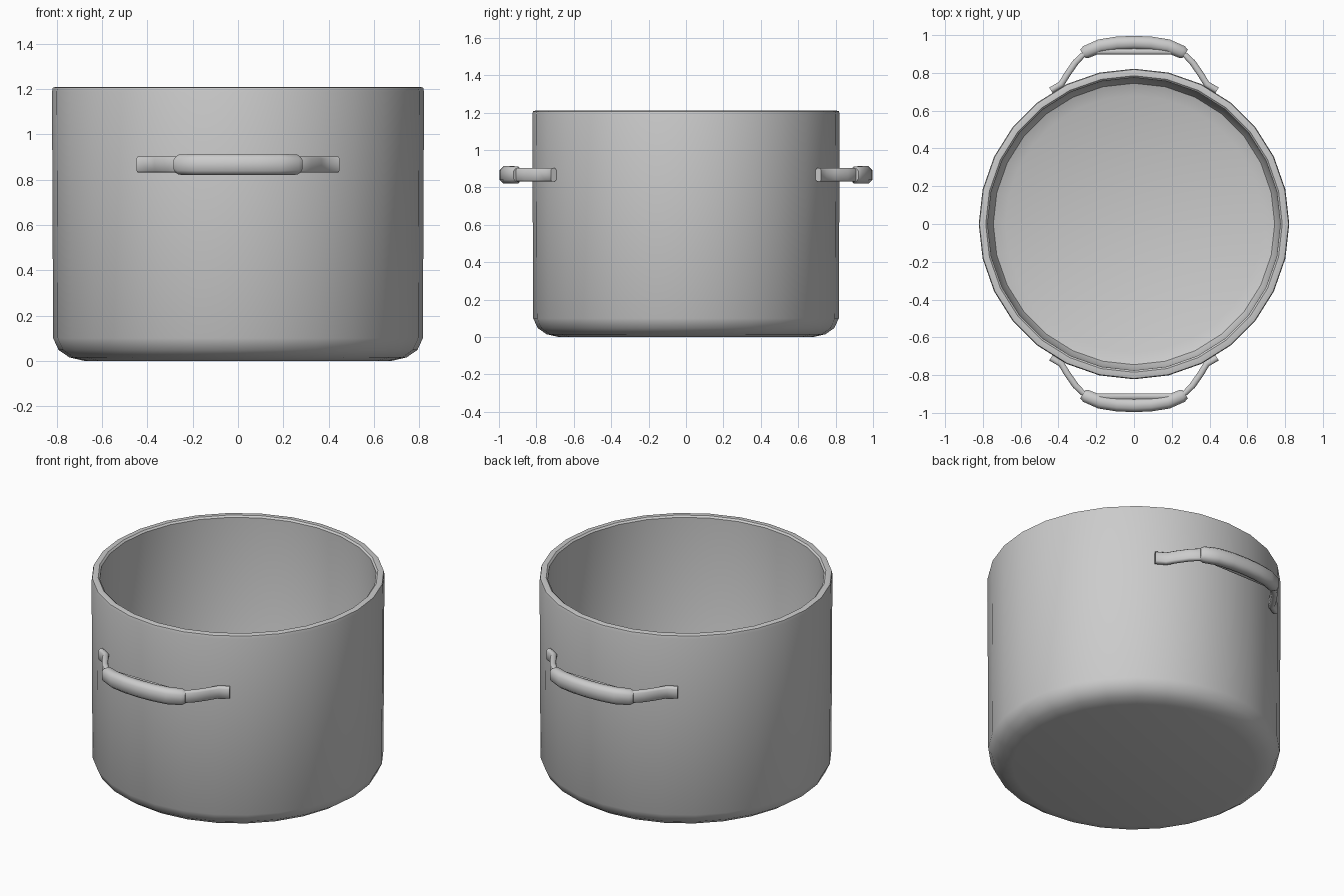
import bpy, bmesh, math
from mathutils import Vector

if "Cube" in bpy.data.objects:
    bpy.data.objects.remove(bpy.data.objects["Cube"])


def make_object(name, bm, angle):
    bmesh.ops.recalc_face_normals(bm, faces=bm.faces)
    me = bpy.data.meshes.new(name)
    bm.to_mesh(me)
    bm.free()
    ob = bpy.data.objects.new(name, me)
    bpy.context.collection.objects.link(ob)
    bpy.ops.object.select_all(action='DESELECT')
    bpy.context.view_layer.objects.active = ob
    ob.select_set(True)
    bpy.ops.object.shade_smooth_by_angle(angle=math.radians(angle))
    return ob


def bridge(bm, a, b):
    n = len(a)
    for i in range(n):
        bm.faces.new((a[i], a[(i + 1) % n], b[(i + 1) % n], b[i]))


def lathe(name, profile, segs):
    bm = bmesh.new()
    rings = [[bm.verts.new((r * math.cos(2 * math.pi * i / segs),
                            r * math.sin(2 * math.pi * i / segs), z))
              for i in range(segs)] for r, z in profile]
    for a, b in zip(rings, rings[1:]):
        bridge(bm, a, b)
    bm.faces.new(rings[0])
    bm.faces.new(rings[-1])
    return make_object(name, bm, 40)


def sweep(name, path, section, z):
    """Sweep a section along a horizontal path of (x, y, scale) points."""
    bm = bmesh.new()
    rings = []
    for i, (x, y, s) in enumerate(path):
        p, q = path[max(i - 1, 0)], path[min(i + 1, len(path) - 1)]
        t = Vector((q[0] - p[0], q[1] - p[1])).normalized()
        rings.append([bm.verts.new((x - t.y * u * s, y + t.x * u * s, z + v * s))
                      for u, v in section])
    for a, b in zip(rings, rings[1:]):
        bridge(bm, a, b)
    bm.faces.new(rings[0])
    bm.faces.new(rings[-1])
    return make_object(name, bm, 50)


def rounded(w, h, c):
    # rectangle with clipped corners, half sizes w and h
    return [(w, -h + c), (w, h - c), (w - c, h), (-w + c, h),
            (-w, h - c), (-w, -h + c), (-w + c, -h), (w - c, -h)]


# pot body: rounded base, straight wall, thick rim, hollow inside
lathe("pot_body", [(0.68, 0), (0.745, 0.015), (0.793, 0.048), (0.817, 0.1),
                   (0.822, 1.19), (0.818, 1.207), (0.806, 1.21), (0.785, 1.21),
                   (0.775, 1.2), (0.77, 0.12), (0.745, 0.07), (0.68, 0.045)], 28)

# side handles: flat strap bent off the wall, with a thicker grip
half = [(0.44, 0.708), (0.385, 0.74), (0.355, 0.79), (0.31, 0.855), (0.25, 0.915)]
grip = [(-0.27, 0.9, 0.75), (-0.255, 0.91, 0.95), (-0.18, 0.942, 1), (-0.09, 0.956, 1)]
for side, label in ((-1, "front"), (1, "back")):
    strap = [(-x, y * side, 1) for x, y in half] + [(x, y * side, 1) for x, y in half[::-1]]
    sweep(label + "_handle_strap", strap, rounded(0.017, 0.036, 0.009), 0.867)
    g = grip + [(0, 0.96, 1)] + [(-x, y, s) for x, y, s in grip[::-1]]
    sweep(label + "_handle_grip", [(x, y * side, s) for x, y, s in g],
          rounded(0.036, 0.047, 0.02), 0.867)
